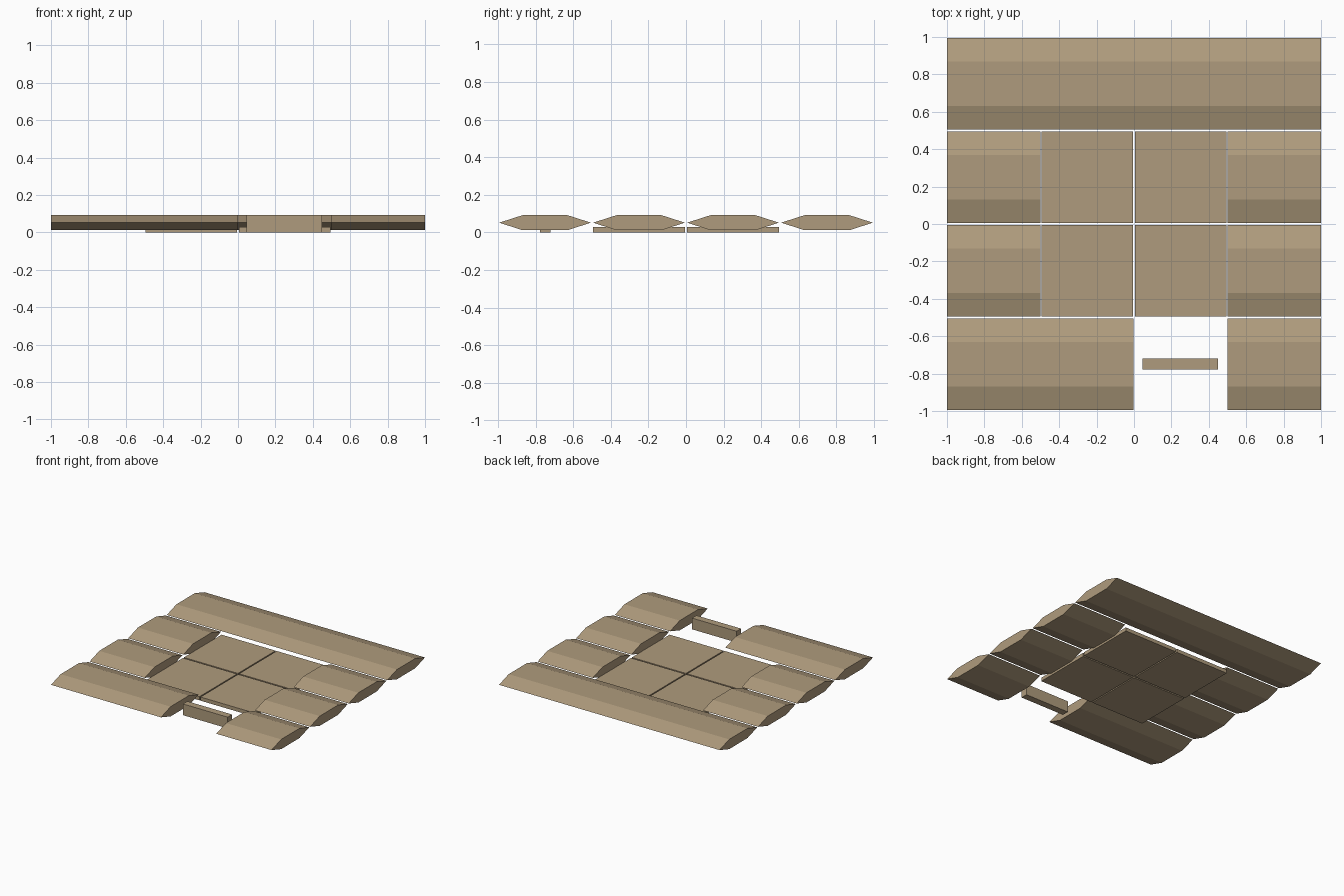
import bpy
import bmesh

default = bpy.data.objects.get("Cube")
if default:
    bpy.data.objects.remove(default, do_unlink=True)

# One sandy brown for everything
BROWN = (0.43, 0.33, 0.205, 1.0)
mat = bpy.data.materials.new("sandy_brown")
mat.use_nodes = True
mat.diffuse_color = BROWN
mat.node_tree.nodes["Principled BSDF"].inputs["Base Color"].default_value = BROWN


def prism(name, profile, x0, x1):
    """Extrude a closed (y, z) profile along x."""
    bm = bmesh.new()
    base = bm.faces.new([bm.verts.new((x0, y, z)) for y, z in profile])
    new = bmesh.ops.extrude_face_region(bm, geom=[base])["geom"]
    moved = [v for v in new if isinstance(v, bmesh.types.BMVert)]
    bmesh.ops.translate(bm, verts=moved, vec=(x1 - x0, 0, 0))
    bmesh.ops.recalc_face_normals(bm, faces=bm.faces)
    mesh = bpy.data.meshes.new(name)
    bm.to_mesh(mesh)
    bm.free()
    mesh.materials.append(mat)
    obj = bpy.data.objects.new(name, mesh)
    bpy.context.collection.objects.link(obj)


def wall(name, y, x0, x1):
    """Flattened six-sided wall beam centred on y."""
    tip, flat, low, mid, top = 0.244, 0.119, 0.012, 0.052, 0.092
    prism(name, [(y - tip, mid), (y - flat, low), (y + flat, low),
                 (y + tip, mid), (y + flat, top), (y - flat, top)], x0, x1)


def block(name, x0, x1, y0, y1, height):
    prism(name, [(y0, 0), (y1, 0), (y1, height), (y0, height)], x0, x1)


# Outer walls: full back, front split by the doorway
wall("back_wall", 0.75, -1, 1)
wall("front_wall_right", -0.75, -1, -0.003)
wall("front_wall_left", -0.75, 0.499, 1)

# Side walls and floor tiles
for row, y in (("front", -0.25), ("back", 0.25)):
    for side, s in (("right", -1), ("left", 1)):
        wall(f"{row}_{side}_side_wall", y, *sorted((s * 0.5, s)))
        x = s * 0.25
        block(f"{row}_{side}_floor_tile", x - 0.245, x + 0.245,
              y - 0.244, y + 0.244, 0.03)

# Door slab standing in the gap
block("door", 0.045, 0.45, -0.777, -0.72, 0.092)
